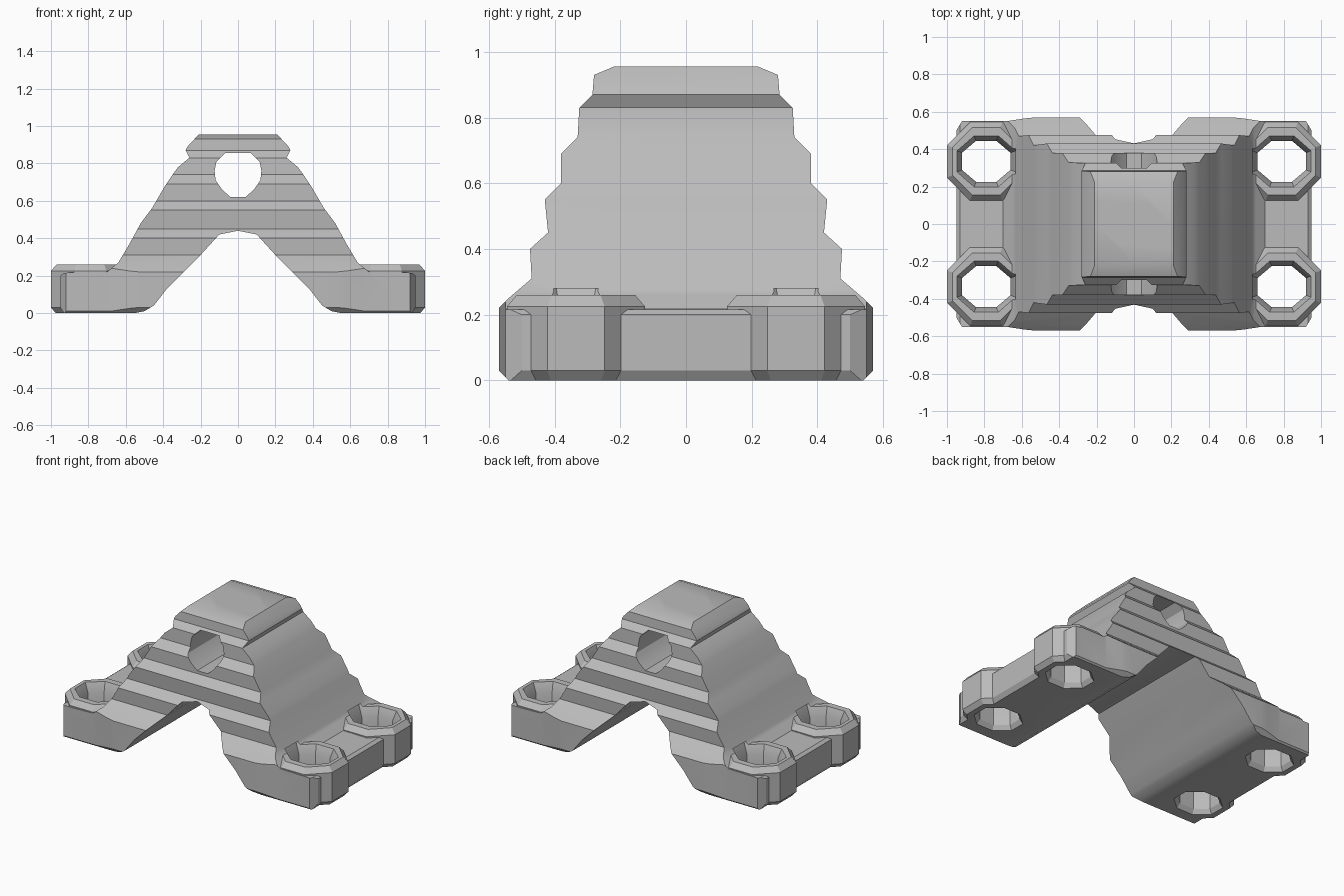
import bpy, bmesh, math
from mathutils import Vector

cube = bpy.data.objects.get("Cube")
if cube:
    bpy.data.objects.remove(cube, do_unlink=True)

grey = bpy.data.materials.new("plain grey")
grey.use_nodes = True
COLOUR = (0.5, 0.5, 0.5, 1)
grey.diffuse_color = COLOUR
grey.node_tree.nodes["Principled BSDF"].inputs["Base Color"].default_value = COLOUR


def loft(name, rings):
    """Closed solid through rings that share one vertex count."""
    bm = bmesh.new()
    loops = [[bm.verts.new(p) for p in ring] for ring in rings]
    n = len(loops[0])
    bm.faces.new(loops[0])
    bm.faces.new(loops[-1])
    for a, b in zip(loops, loops[1:]):
        for i in range(n):
            j = (i + 1) % n
            bm.faces.new((a[i], a[j], b[j], b[i]))
    bmesh.ops.recalc_face_normals(bm, faces=bm.faces)
    mesh = bpy.data.meshes.new(name)
    bm.to_mesh(mesh)
    bm.free()
    mesh.materials.append(grey)
    obj = bpy.data.objects.new(name, mesh)
    bpy.context.collection.objects.link(obj)
    return obj


def prism(name, outline, place, depth):
    return loft(name, [[place(u, v, d) for u, v in outline] for d in (-depth, depth)])


def mirrored(half):
    """Full outline from the points on the positive side."""
    return half + [(-u, v) for u, v in reversed(half) if u > 0]


def combine(target, tool, operation):
    mod = target.modifiers.new(operation, "BOOLEAN")
    mod.operation = operation
    mod.solver = "EXACT"
    mod.object = tool
    bpy.context.view_layer.objects.active = target
    bpy.ops.object.modifier_apply(modifier=mod.name)
    bpy.data.objects.remove(tool, do_unlink=True)


def along_y(u, v, d):
    return Vector((u, d, v))


def along_x(u, v, d):
    return Vector((d, u, v))


def along_z(u, v, d):
    return Vector((u, v, d))


# Arched bracket seen from the front, with flat feet
arch = mirrored([(0, .44), (.1, .42), (.2, .31), (.38, .13), (.45, .04), (.5, .01),
                 (.55, 0), (.93, 0), (.95, .03), (.95, .2), (.93, .215), (.7, .22),
                 (.64, .27), (.58, .37), (.52, .48), (.46, .56), (.39, .68), (.35, .74),
                 (.32, .78), (.26, .83), (.28, .87), (.27, .89), (.21, .955), (0, .955)])
bracket = prism("bracket", arch, along_y, .7)

# Stepped ends seen from the side
steps = mirrored([(0, -.0), (.54, 0), (.57, .03), (.57, .22), (.54, .25), (.47, .31),
                  (.475, .4), (.42, .45), (.43, .55), (.38, .6), (.38, .69), (.33, .74),
                  (.325, .83), (.285, .87), (.28, .93), (.22, .955), (0, .955)])
combine(bracket, prism("steps", steps, along_x, 1.2), "INTERSECT")

# Rounded plan of the feet
half_plan = [(.95, .5), (.92, .55), (.68, .55), (.58, .565), (.48, .575), (.3, .575), (.22, .55),
             (.12, .5), (0, .5)]
plan = mirrored(half_plan)
plan += [(u, -v) for u, v in reversed(plan)]
combine(bracket, prism("plan", plan, along_z, 1.2), "INTERSECT")


def octagon(cx, cy, rx, ry, z):
    """Eight-sided ring with flats facing x and y."""
    k = 1 / math.cos(math.pi / 8)
    return [Vector((cx + rx * k * math.cos((i + .5) * math.pi / 4),
                    cy + ry * k * math.sin((i + .5) * math.pi / 4), z)) for i in range(8)]


# Raised bolt bosses, then chamfered bolt holes
corners = [(sx * .79, sy * .335) for sx in (-1, 1) for sy in (-1, 1)]
for cx, cy in corners:
    boss = loft("boss", [octagon(cx, cy, r, r, z) for r, z in
                         ((.185, 0), (.21, .03), (.21, .225), (.18, .26))])
    combine(bracket, boss, "UNION")
for cx, cy in corners:
    hole = loft("hole", [octagon(cx, cy, .13 + e, .11 + e, z) for e, z in
                         ((.03, -.02), (0, .03), (0, .2), (.035, .28))])
    combine(bracket, hole, "DIFFERENCE")

# Pivot hole through the top
eye = mirrored([(.04, .62), (.085, .66), (.12, .71), (.125, .76), (.115, .81), (.07, .855)])
combine(bracket, prism("eye", eye, along_y, .8), "DIFFERENCE")

# Crisp chamfers and smooth curved surfaces
bracket.select_set(True)
bpy.context.view_layer.objects.active = bracket
bpy.ops.object.shade_smooth_by_angle(angle=math.radians(25))
